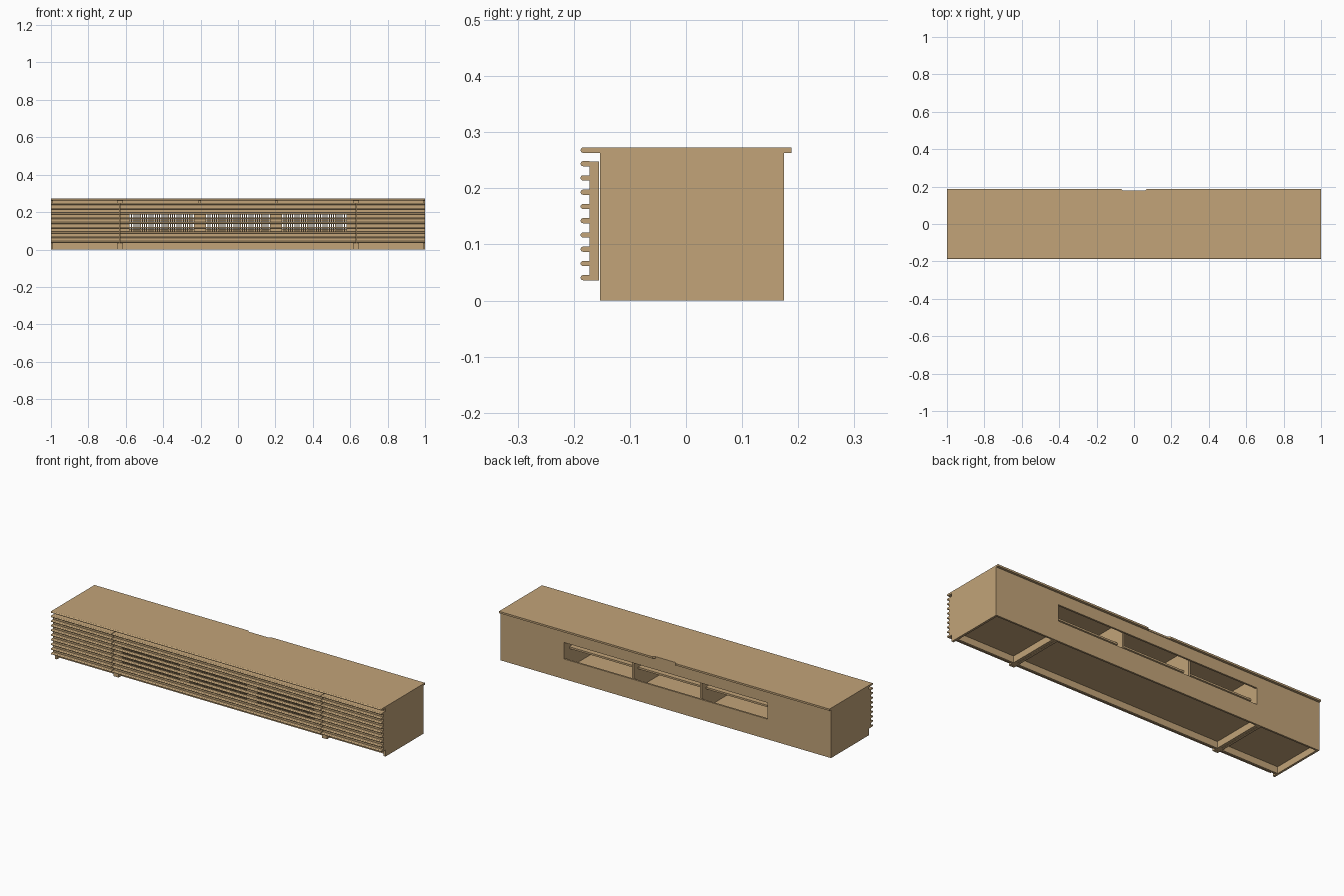
import bpy, bmesh, math
from mathutils import Vector

if "Cube" in bpy.data.objects:
    bpy.data.objects.remove(bpy.data.objects["Cube"], do_unlink=True)

wood = bpy.data.materials.new("light_oak")
wood.use_nodes = True
OAK = (0.54, 0.37, 0.19, 1)
wood.diffuse_color = OAK
wood.node_tree.nodes["Principled BSDF"].inputs["Base Color"].default_value = OAK


def add_box(bm, x0, x1, y0, y1, z0, z1):
    verts = bmesh.ops.create_cube(bm, size=1)["verts"]
    for v in verts:
        v.co = Vector((x1 if v.co.x > 0 else x0,
                       y1 if v.co.y > 0 else y0,
                       z1 if v.co.z > 0 else z0))


def add_prism(bm, points, offset):
    """Extrude a closed outline along an offset."""
    face = bm.faces.new([bm.verts.new(p) for p in points])
    out = bmesh.ops.extrude_face_region(bm, geom=[face])["geom"]
    for v in out:
        if isinstance(v, bmesh.types.BMVert):
            v.co += Vector(offset)


def add_nosed_board(bm, x0, x1, y0, y1, z, r):
    """Board with a half-round front edge, centred on height z."""
    pts = [(x0, y1, z + r), (x0, y1, z - r)]
    for i in range(7):
        a = math.pi * i / 6
        pts.append((x0, y0 + r - r * math.sin(a), z - r * math.cos(a)))
    add_prism(bm, pts, (x1 - x0, 0, 0))


def finish(bm, name):
    bmesh.ops.recalc_face_normals(bm, faces=bm.faces)
    mesh = bpy.data.meshes.new(name)
    bm.to_mesh(mesh)
    bm.free()
    mesh.materials.append(wood)
    obj = bpy.data.objects.new(name, mesh)
    bpy.context.collection.objects.link(obj)
    return obj


def boxes(name, *sizes):
    bm = bmesh.new()
    for s in sizes:
        add_box(bm, *s)
    return finish(bm, name)


FRONT, BACK, TOP = -0.153, 0.175, 0.263
DOOR_BACK, DOOR_FACE, NOSE = -0.155, -0.172, -0.188
FLOOR = 0.036
INNER = 0.165          # inside of the back panel
WIN_LOW, WIN_HIGH = 0.087, 0.192

# Top board with a cable notch at the rear
bm = bmesh.new()
add_nosed_board(bm, -1, 1, NOSE, 0.178, 0.268, 0.005)
for s in (-1, 1):
    add_prism(bm, [(s, 0.178, TOP), (s, 0.188, TOP),
                   (s * 0.07, 0.188, TOP), (s * 0.06, 0.178, TOP)], (0, 0, 0.01))
finish(bm, "top_board")

# Carcass sides, double partitions and inner dividers
for s, side in ((1, "left"), (-1, "right")):
    boxes(side + "_side", (min(s, s * 0.988), max(s, s * 0.988), FRONT, BACK, 0, TOP))
    for i, x in enumerate((0.615, 0.631)):
        a, b = sorted((s * x, s * (x + 0.015)))
        boxes(f"{side}_partition_{i + 1}", (a, b, FRONT, INNER, 0, TOP))
    boxes(side + "_inner_divider",
          (s * 0.205 - 0.006, s * 0.205 + 0.006, FRONT, INNER, FLOOR + 0.01, TOP))

# Floor, recessed plinth and shelf
boxes("floor_panel", (-0.988, 0.988, FRONT, INNER, FLOOR, FLOOR + 0.01))
boxes("plinth", (-0.988, 0.988, -0.13, -0.118, 0, FLOOR))
boxes("shelf", (-0.615, 0.615, -0.14, 0.13, 0.15, 0.16))

# Back panel framing a wide cable opening
boxes("back_panel",
      (-0.988, 0.988, INNER, BACK, 0, 0.11),
      (-0.988, 0.988, INNER, BACK, 0.2, TOP),
      (-0.988, -0.615, INNER, BACK, 0.11, 0.2),
      (0.615, 0.988, INNER, BACK, 0.11, 0.2))


def slats(name, x0, x1):
    bm = bmesh.new()
    for i in range(9):
        add_nosed_board(bm, x0, x1, NOSE, DOOR_FACE, 0.0408 + i * 0.0254, 0.0046)
    finish(bm, name)


# Outer doors
for s, side in ((1, "left"), (-1, "right")):
    a, b = sorted((s * 0.634, s))
    boxes(side + "_door", (a, b, DOOR_FACE, DOOR_BACK, FLOOR, 0.248))
    slats(side + "_door_slats", a, b)

# Middle door with three slotted vents
door_y = (DOOR_FACE, DOOR_BACK)
mid = [(-0.631, 0.631, *door_y, FLOOR, WIN_LOW),
       (-0.631, 0.631, *door_y, WIN_HIGH, 0.248)]
for a, b in ((-0.631, -0.58), (-0.235, -0.172), (0.172, 0.235), (0.58, 0.631)):
    mid.append((a, b, *door_y, WIN_LOW, WIN_HIGH))
boxes("middle_door", *mid)
slats("middle_door_slats", -0.631, 0.631)

SLOTS = 30
for name, x0 in (("right", -0.58), ("centre", -0.172), ("left", 0.235)):
    pitch = 0.345 / SLOTS
    boxes(name + "_vent_bars", *[
        (x0 + pitch * i - 0.0028, x0 + pitch * i + 0.0028, *door_y, WIN_LOW, WIN_HIGH)
        for i in range(1, SLOTS)])
